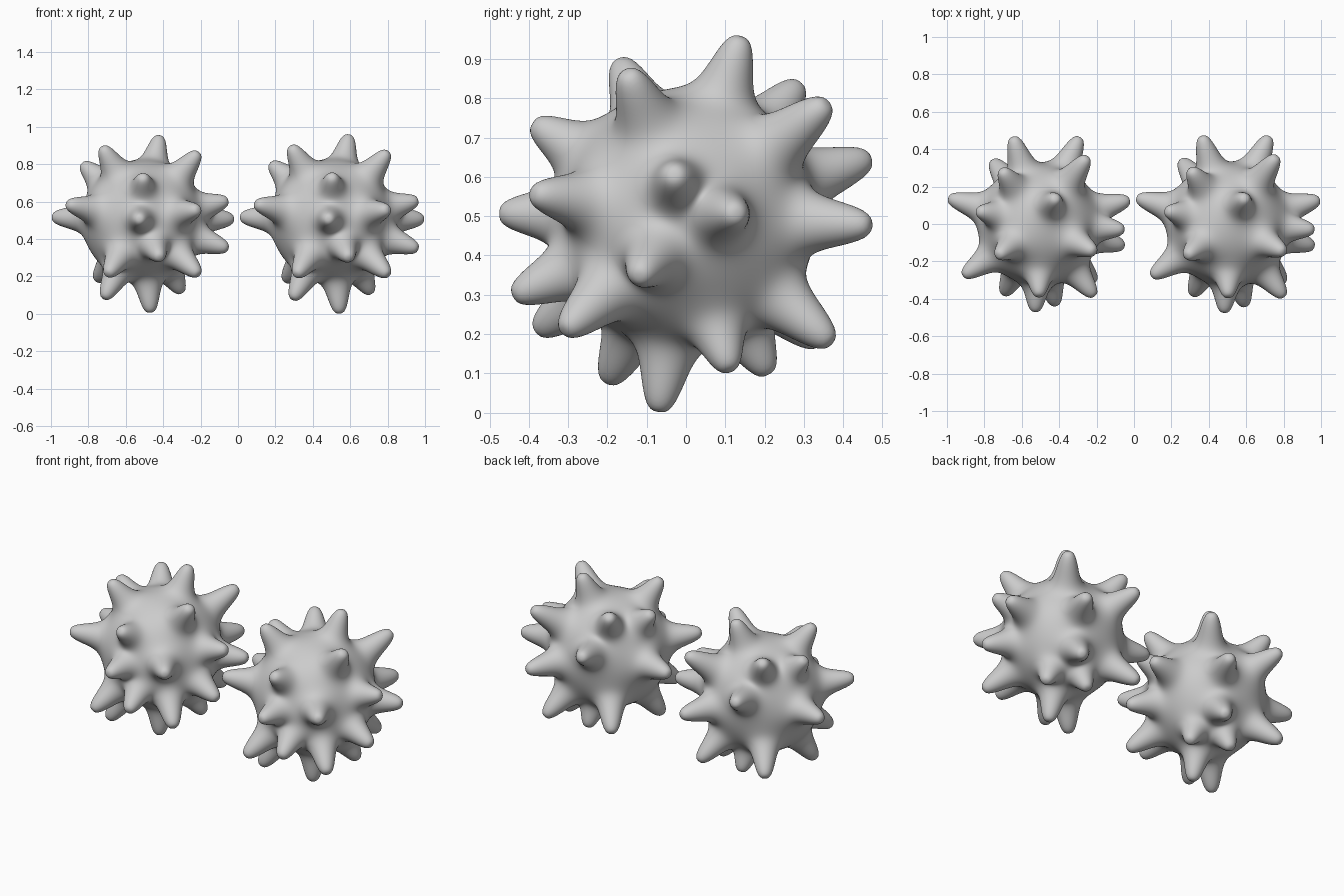
import bpy, bmesh, math
from mathutils import Vector

if "Cube" in bpy.data.objects:
    bpy.data.objects.remove(bpy.data.objects["Cube"])

# Spike tips relative to the ball centre
TIPS = [Vector(t) for t in (
    (.09, .14, .46), (-.22, -.17, .40), (.30, -.15, .37), (.0, -.39, .24), (-.02, -.475, .01),
    (.30, -.39, .06), (.09, -.44, -.20), (-.19, -.38, -.29), (.30, -.31, -.29), (-.21, -.20, -.42),
    (.04, -.07, -.495), (.21, .11, -.39), (.0, .21, -.40), (.17, .37, -.32), (-.25, .34, -.32),
    (.22, .47, -.02), (-.14, .47, .15), (.26, .36, .29), (-.20, .29, .34), (.46, -.03, .11),
    (.49, .13, .01), (.46, -.12, -.15), (-.41, -.28, .09), (-.33, .07, .31), (-.49, .14, .02))]
SPIKES = [(t.normalized(), t.length) for t in TIPS]
CORE = .324


def radius(d):
    """Core radius plus flared, blunt-tipped spikes blended together."""
    total = 0
    for axis, length in SPIKES:
        c = d.dot(axis)
        if c > .3:
            a = math.acos(min(1, c))
            total += ((length - CORE) / (1 + (a / .142) ** 3)) ** 2
    return CORE + math.sqrt(total)


def spiky_ball(name, centre, mesh=None, size=1):
    if mesh is None:
        bm = bmesh.new()
        bmesh.ops.create_icosphere(bm, subdivisions=7, radius=1)
        for v in bm.verts:
            d = v.co.normalized()
            v.co = d * radius(d)
        for f in bm.faces:
            f.smooth = True
        mesh = bpy.data.meshes.new(name)
        bm.to_mesh(mesh)
        bm.free()
    ob = bpy.data.objects.new(name, mesh)
    ob.location = centre
    ob.scale = (size,) * 3
    bpy.context.collection.objects.link(ob)
    return ob


# Two matching balls side by side, the left one a touch smaller
right = spiky_ball("spiky_ball_right", (.503, 0, .497))
spiky_ball("spiky_ball_left", (-.508, 0, .497), right.data, .99)
